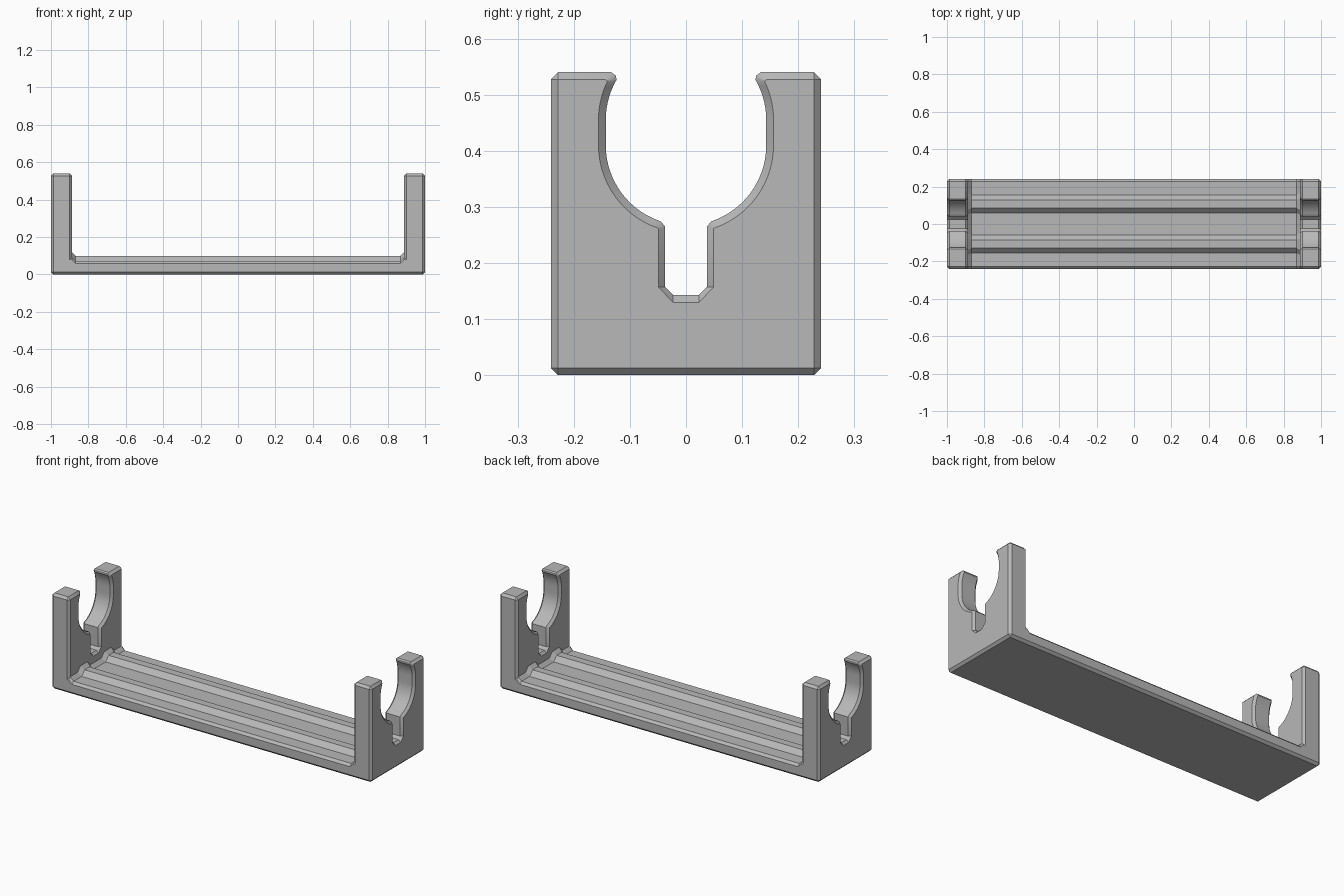
import bpy
import bmesh
from math import sin, cos, radians

cube = bpy.data.objects.get("Cube")
if cube:
    bpy.data.objects.remove(cube, do_unlink=True)

C = 0.013           # chamfer size
HALF_DEPTH = 0.241
HEIGHT = 0.54

grey = bpy.data.materials.new("plain_grey")
grey.use_nodes = True
colour = (0.48, 0.48, 0.48, 1)
grey.diffuse_color = colour
grey.node_tree.nodes["Principled BSDF"].inputs["Base Color"].default_value = colour


def loft(name, sections):
    """Skin a list of (x, ring of (y, z)) cross-sections and cap both ends."""
    bm = bmesh.new()
    rings = [[bm.verts.new((x, y, z)) for y, z in ring] for x, ring in sections]
    n = len(rings[0])
    for a, b in zip(rings, rings[1:]):
        for i in range(n):
            j = (i + 1) % n
            bm.faces.new((a[i], a[j], b[j], b[i]))
    bm.faces.new(rings[0])
    bm.faces.new(rings[-1])
    bmesh.ops.remove_doubles(bm, verts=bm.verts, dist=1e-5)
    bmesh.ops.recalc_face_normals(bm, faces=bm.faces)
    mesh = bpy.data.meshes.new(name)
    bm.to_mesh(mesh)
    bm.free()
    mesh.materials.append(grey)
    obj = bpy.data.objects.new(name, mesh)
    bpy.context.collection.objects.link(obj)
    bpy.ops.object.select_all(action='DESELECT')
    obj.select_set(True)
    bpy.context.view_layer.objects.active = obj
    bpy.ops.object.shade_smooth_by_angle(angle=radians(30))
    return obj


def mirrored(half):
    """Close a half outline by reflecting it in y."""
    return half + [(-y, z) for y, z in reversed(half)]


def bracket_ring(inset):
    """Bracket outline with its cradle notch, shrunk by the inset."""
    k = inset / C
    r = 0.143 + inset
    # slot below the cradle
    pts = [(0.023, 0.143 - inset), (0.037 + inset * 0.95, 0.157),
           (0.037 + inset * 0.95, 0.265 - inset * 0.3)]
    # lower and upper cradle arcs
    for i in range(15):
        a = radians(18.5 + (90 - 18.5) * i / 14)
        pts.append((r * sin(a), 0.41 - r * cos(a)))
    for i in range(8):
        a = radians((30 - 4 * k) * i / 7)
        pts.append((r * cos(a), 0.455 + r * sin(a)))
    # rounded lip, then the outer edge
    pts += [(0.125 + 0.0155 * k, 0.534 - 0.009 * k), (0.133 + 0.011 * k, HEIGHT - inset),
            (HALF_DEPTH - C, HEIGHT - inset), (HALF_DEPTH - inset, HEIGHT - C),
            (HALF_DEPTH - inset, C), (HALF_DEPTH - C, inset)]
    return mirrored(pts)


def base_ring(rise):
    """Base plate section with two ridges, its top offset upwards by the rise."""
    out = rise * 0.414
    low, high = 0.072 + rise, 0.099 + rise
    return mirrored([(0.058 - out, low), (0.085 - out, high),
                     (0.129 + out, high), (0.156 + out, low),
                     (HALF_DEPTH - C, low), (HALF_DEPTH, low - C),
                     (HALF_DEPTH, C), (HALF_DEPTH - C, 0)])


# Ridged base with a sloped fillet up to each bracket
FILLET = 0.02
loft("base_plate", [(-0.94, base_ring(FILLET)), (-0.888, base_ring(FILLET)),
                    (-0.868, base_ring(0)), (0.868, base_ring(0)),
                    (0.888, base_ring(FILLET)), (0.94, base_ring(FILLET))])

# End brackets, chamfered on both faces
for side, name in ((1, "left_bracket"), (-1, "right_bracket")):
    loft(name, [(side * 1.0, bracket_ring(C)), (side * (1 - C), bracket_ring(0)),
                (side * (0.888 + C), bracket_ring(0)), (side * 0.888, bracket_ring(C))])
